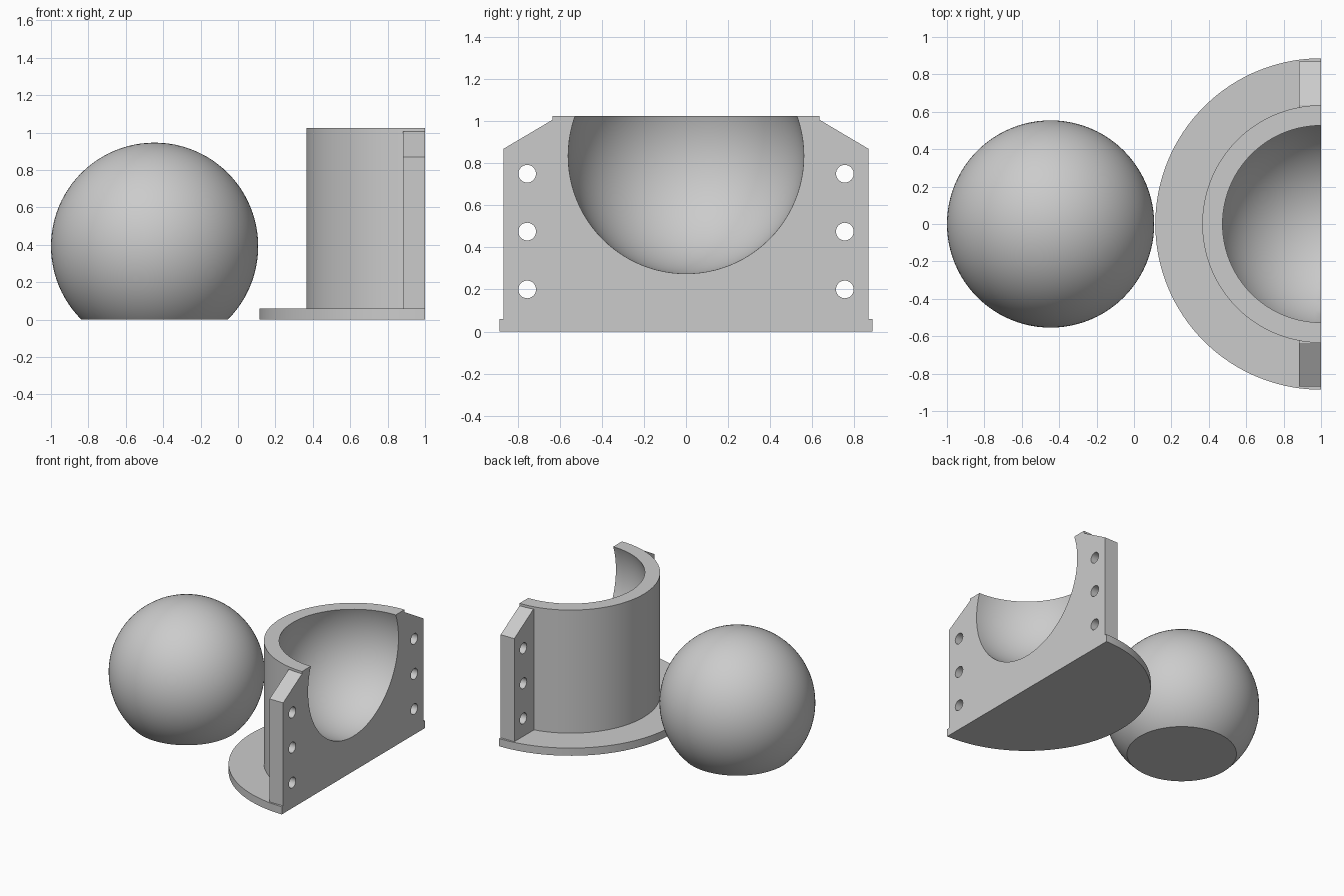
import bpy, bmesh, math
from mathutils import Matrix, Vector

if "Cube" in bpy.data.objects:
    bpy.data.objects.remove(bpy.data.objects["Cube"])

GREY = bpy.data.materials.new("plain_grey")
GREY.use_nodes = True
GREY.diffuse_color = (0.6, 0.6, 0.6, 1)
GREY.node_tree.nodes["Principled BSDF"].inputs["Base Color"].default_value = (0.6, 0.6, 0.6, 1)


def finish(name, bm):
    bmesh.ops.recalc_face_normals(bm, faces=bm.faces)
    mesh = bpy.data.meshes.new(name)
    bm.to_mesh(mesh)
    bm.free()
    mesh.materials.append(GREY)
    obj = bpy.data.objects.new(name, mesh)
    bpy.context.collection.objects.link(obj)
    return obj


def prism(name, points, direction):
    """Extrude a flat outline into a solid."""
    bm = bmesh.new()
    face = bm.faces.new([bm.verts.new(p) for p in points])
    out = bmesh.ops.extrude_face_region(bm, geom=[face])
    moved = [v for v in out["geom"] if isinstance(v, bmesh.types.BMVert)]
    bmesh.ops.translate(bm, verts=moved, vec=Vector(direction))
    return finish(name, bm)


def half_disc(name, radius, height, steps=96):
    """Half cylinder whose flat side lies on x = 1."""
    arc = [math.pi * (0.5 + i / steps) for i in range(steps + 1)]
    pts = [(1 + radius * math.cos(a) if 0 < i < steps else 1, radius * math.sin(a), 0)
           for i, a in enumerate(arc)]
    return prism(name, pts, (0, 0, height))


def ball(name, centre, radius, cut_at=None):
    bm = bmesh.new()
    bmesh.ops.create_uvsphere(bm, u_segments=96, v_segments=48, radius=radius,
                              matrix=Matrix.Translation(centre))
    if cut_at is not None:
        cut = bmesh.ops.bisect_plane(bm, geom=bm.verts[:] + bm.edges[:] + bm.faces[:],
                                     plane_co=(0, 0, cut_at), plane_no=(0, 0, -1),
                                     clear_outer=True)
        rim = [e for e in cut["geom_cut"] if isinstance(e, bmesh.types.BMEdge)]
        bmesh.ops.contextual_create(bm, geom=rim)
    return finish(name, bm)


def activate(obj):
    bpy.ops.object.select_all(action='DESELECT')
    obj.select_set(True)
    bpy.context.view_layer.objects.active = obj


def combine(target, other, operation):
    activate(target)
    mod = target.modifiers.new(operation, 'BOOLEAN')
    mod.operation = operation
    mod.solver = 'EXACT'
    mod.object = other
    bpy.ops.object.modifier_apply(modifier=mod.name)
    bpy.data.objects.remove(other)


# Ball with a flat foot
flat_ball = ball("flat_bottomed_ball", (-0.446, 0, 0.392), 0.554, cut_at=0)

# Half mould: round body, base disc and two bolting flanges
mould = half_disc("half_mould", 0.635, 1.025)
combine(mould, half_disc("base_disc", 0.886, 0.06), 'UNION')
for side in (-1, 1):
    outline = [(0.3, 0.02), (0.868, 0.02), (0.868, 0.868), (0.635, 1.006), (0.6, 1.006)]
    # Keep the flange root inside the body wall
    outline[0] = (0.6, 0.02)
    flange = prism("flange", [(1, side * y, z) for y, z in outline], (-0.118, 0, 0))
    combine(mould, flange, 'UNION')

# Spherical cavity
combine(mould, ball("cavity", (1, 0, 0.835), 0.56), 'DIFFERENCE')

# Bolt holes through the flanges
for side in (-1, 1):
    for z in (0.2, 0.475, 0.75):
        ring = [2 * math.pi * i / 32 for i in range(32)]
        hole = prism("bolt_hole", [(1.05, side * 0.755 + 0.042 * math.cos(a),
                                    z + 0.042 * math.sin(a)) for a in ring], (-0.25, 0, 0))
        combine(mould, hole, 'DIFFERENCE')

for obj in (flat_ball, mould):
    activate(obj)
    bpy.ops.object.shade_smooth_by_angle(angle=math.radians(30))
